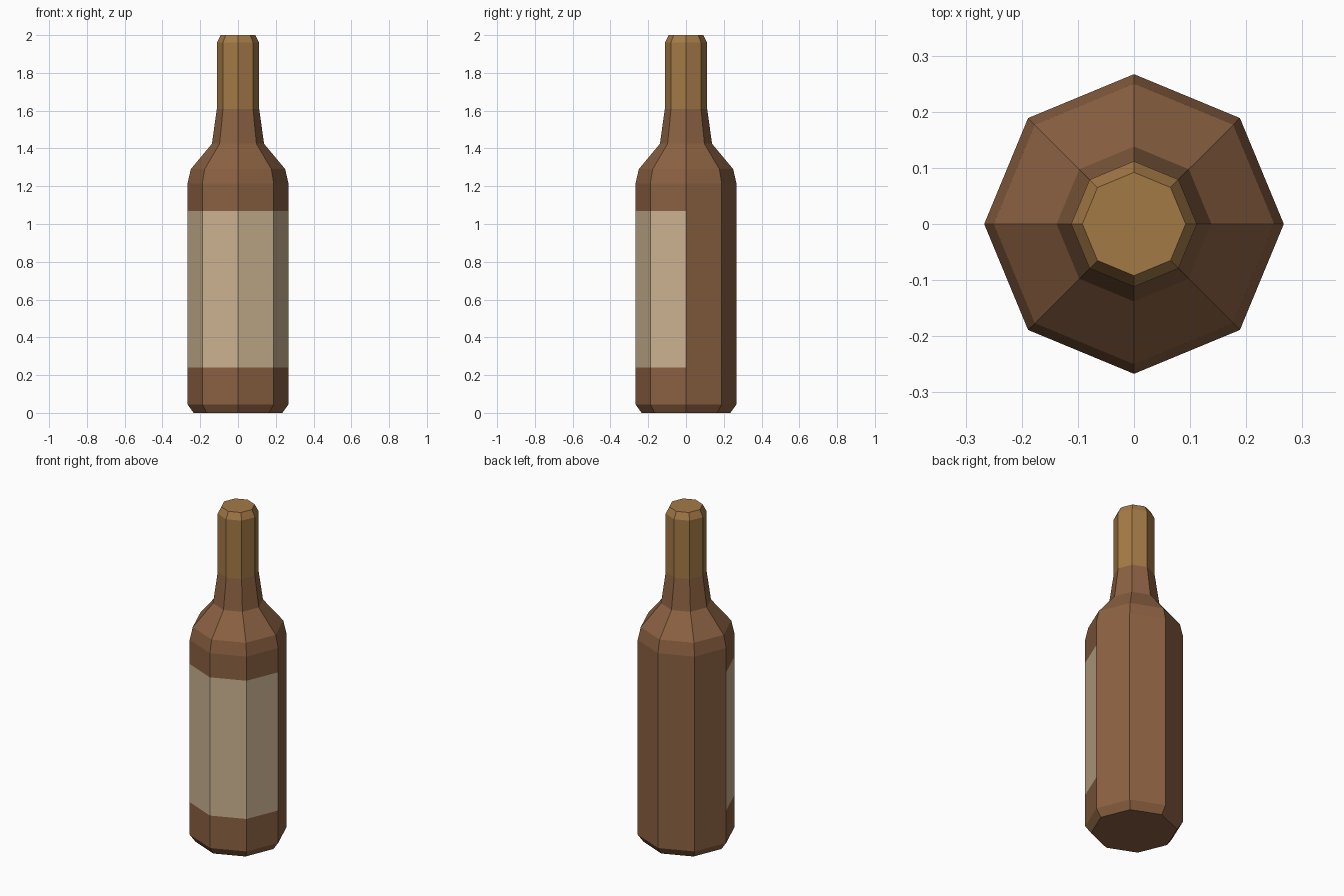
import bpy, bmesh, math

if "Cube" in bpy.data.objects:
    bpy.data.objects.remove(bpy.data.objects["Cube"])

def mat(name, rgb):
    m = bpy.data.materials.new(name)
    # sRGB bytes to linear
    lin = [((c / 255 + 0.055) / 1.055) ** 2.4 for c in rgb]
    m.diffuse_color = (*lin, 1)
    m.use_nodes = True
    m.node_tree.nodes["Principled BSDF"].inputs["Base Color"].default_value = m.diffuse_color
    return m

mats = [mat("brown glass", (139, 97, 66)),
        mat("paper label", (204, 179, 145)),
        mat("gold foil", (164, 122, 70))]

# Octagonal bottle profile: (radius, height)
profile = [(0.235, 0), (0.267, 0.045), (0.267, 0.24), (0.267, 1.07),
           (0.267, 1.215), (0.25, 1.29), (0.138, 1.425), (0.112, 1.61),
           (0.112, 1.96), (0.092, 2.0)]
N = 8
bm = bmesh.new()
rings = [[bm.verts.new((r * math.cos(i * math.tau / N),
                        r * math.sin(i * math.tau / N), z))
          for i in range(N)] for r, z in profile]
for a, b in zip(rings, rings[1:]):
    for i in range(N):
        j = (i + 1) % N
        bm.faces.new((a[i], a[j], b[j], b[i]))
bm.faces.new(rings[0][::-1])
bm.faces.new(rings[-1])

# Label on the front half, foil around the neck top
for f in bm.faces:
    c = f.calc_center_median()
    if c.z > 1.62:
        f.material_index = 2
    elif 0.3 < c.z < 1.0 and c.y < 0:
        f.material_index = 1

mesh = bpy.data.meshes.new("bottle")
bm.to_mesh(mesh)
bm.free()
for m in mats:
    mesh.materials.append(m)
bpy.context.collection.objects.link(bpy.data.objects.new("bottle", mesh))
